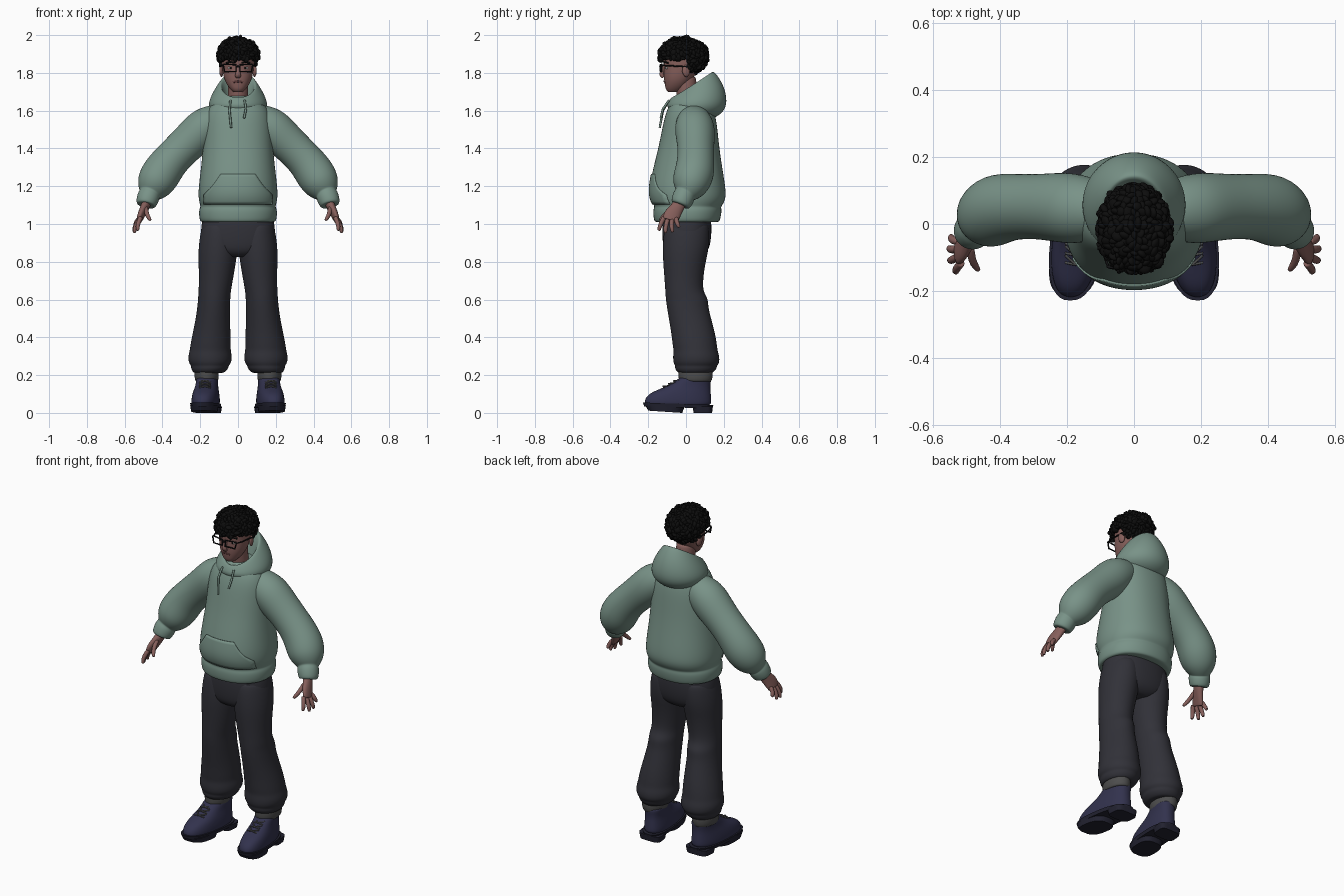
import bpy, bmesh, math, random
from mathutils import Vector, Matrix, Euler

cube = bpy.data.objects.get("Cube")
if cube:
    bpy.data.objects.remove(cube)
random.seed(4)


def material(name, *rgb):
    m = bpy.data.materials.new(name)
    m.use_nodes = True
    m.diffuse_color = (*rgb, 1)
    m.node_tree.nodes["Principled BSDF"].inputs["Base Color"].default_value = (*rgb, 1)
    return m


GREEN = material("sage_green", .19, .29, .245)
CHARCOAL = material("charcoal", .031, .031, .04)
NAVY = material("navy_leather", .032, .032, .075)
SOLE = material("dark_sole", .016, .016, .03)
SKIN = material("skin", .24, .115, .105)
LIP = material("lip", .13, .05, .05)
HAIR = material("black_hair", .004, .004, .004)
FRAME = material("black_frame", .006, .006, .007)
GREY = material("grey_knit", .075, .075, .075)
EYE = material("eye_white", .4, .37, .36)


def finish(name, bm, mat, mirror=False, levels=0, sharp=40):
    """Turn a bmesh into a shaded object with optional mirror and smoothing."""
    bmesh.ops.recalc_face_normals(bm, faces=bm.faces)
    mesh = bpy.data.meshes.new(name)
    bm.to_mesh(mesh)
    bm.free()
    mesh.materials.append(mat)
    mesh.shade_smooth()
    if not levels:
        mesh.set_sharp_from_angle(angle=math.radians(sharp))
    obj = bpy.data.objects.new(name, mesh)
    bpy.context.collection.objects.link(obj)
    if mirror:
        obj.modifiers.new("Mirror", 'MIRROR').use_mirror_merge = False
    if levels:
        sub = obj.modifiers.new("Smooth", 'SUBSURF')
        sub.levels = sub.render_levels = levels
    return obj


def skin_rings(bm, rings):
    """Bridge rings of points and close both ends with an inset cap."""
    def inset(ring):
        mid = sum(ring, Vector()) / len(ring)
        return [mid.lerp(p, .8) for p in ring]
    rows = [[bm.verts.new(p) for p in r] for r in [inset(rings[0]), *rings, inset(rings[-1])]]
    n = len(rows[0])
    for a, b in zip(rows, rows[1:]):
        for i in range(n):
            j = (i + 1) % n
            bm.faces.new((a[i], a[j], b[j], b[i]))
    bm.faces.new(rows[0])
    bm.faces.new(rows[-1])


def stack(name, slices, mat, x=0, sides=24, power=2, splay=0, levels=2, mirror=False):
    """Loft of level or tilted slices: (z or (z front, z back), y front, y back, half width[, x])."""
    rings = []
    for z, front, back, half, *centre in slices:
        zf, zb = z if isinstance(z, tuple) else (z, z)
        cx = centre[0] if centre else x
        ring = []
        for i in range(sides):
            a = math.tau * i / sides
            c, s = [math.copysign(abs(v) ** (2 / power), v) for v in (math.cos(a), math.sin(a))]
            y = (front + back) / 2 + s * (back - front) / 2
            ring.append(Vector((cx + c * half - splay * y, y, zf + (zb - zf) * (s + 1) / 2)))
        rings.append(ring)
    bm = bmesh.new()
    skin_rings(bm, rings)
    return finish(name, bm, mat, mirror, levels)


def limb(name, paths, mat, sides=16, levels=2, mirror=True):
    """Tubes along paths of (x, y, z, radius[, second radius])."""
    bm = bmesh.new()
    for path in paths:
        pts = [Vector(p[:3]) for p in path]
        rings = []
        for k, p in enumerate(path):
            t = (pts[min(k + 1, len(pts) - 1)] - pts[max(k - 1, 0)]).normalized()
            u = t.cross(Vector((1, 0, 0))).normalized()
            v = t.cross(u)
            rings.append([pts[k] + u * math.cos(a) * p[3] + v * math.sin(a) * p[-1]
                          for a in (math.tau * i / sides for i in range(sides))])
        skin_rings(bm, rings)
    return finish(name, bm, mat, mirror, levels)


def cord(name, lines, radius, mat, cyclic=False, mirror=False):
    """Thin round cords through the given points."""
    data = bpy.data.curves.new(name, 'CURVE')
    data.dimensions = '3D'
    data.bevel_depth, data.bevel_resolution, data.use_fill_caps = radius, 2, True
    for line in lines:
        sp = data.splines.new('POLY')
        sp.points.add(len(line) - 1)
        for q, p in zip(sp.points, line):
            q.co = (*p, 1)
        sp.use_cyclic_u = cyclic
    data.materials.append(mat)
    obj = bpy.data.objects.new(name, data)
    bpy.context.collection.objects.link(obj)
    if mirror:
        obj.modifiers.new("Mirror", 'MIRROR').use_mirror_merge = False
    return obj


def balls(name, items, mat, mirror=False):
    """Icospheres from (centre, scale, rotation) items."""
    bm = bmesh.new()
    for centre, scale, rot in items:
        m = Matrix.Translation(centre) @ rot.to_matrix().to_4x4() @ Matrix.Diagonal((*scale, 1))
        bmesh.ops.create_icosphere(bm, subdivisions=2, radius=1, matrix=m)
    return finish(name, bm, mat, mirror, sharp=80)


# Hoodie body with a gathered hem band
torso = stack("hoodie_body", [
    (1.01, -.16, .17, .19), (1.015, -.172, .182, .206), (1.075, -.176, .192, .21),
    (1.09, -.168, .185, .199), (1.105, -.175, .198, .204), (1.14, -.192, .214, .212),
    (1.2, -.195, .21, .21), (1.3, -.174, .193, .197), (1.4, -.148, .178, .187),
    (1.5, -.128, .168, .183), (1.57, -.113, .158, .175), (1.62, -.095, .14, .155),
    (1.655, -.075, .12, .115), (1.68, -.05, .1, .06)], GREEN, power=2.2)

# Sleeves with ballooned forearms and narrow cuffs
limb("sleeves", [[
    (.09, .04, 1.56, .085), (.17, .045, 1.52, .108), (.225, .05, 1.465, .106),
    (.29, .052, 1.405, .098), (.36, .052, 1.335, .1), (.41, .045, 1.265, .11),
    (.445, .02, 1.205, .1), (.463, .002, 1.168, .07), (.468, -.005, 1.158, .055),
    (.472, -.01, 1.15, .062), (.488, -.028, 1.105, .056), (.489, -.03, 1.1, .045)]], GREEN)

# Folded hood lying round the neck
stack("hood", [
    ((1.6, 1.56), -.08, .15, .12), ((1.61, 1.59), -.095, .198, .148),
    ((1.63, 1.645), -.102, .222, .16), ((1.652, 1.735), -.092, .202, .136),
    ((1.672, 1.805), -.078, .155, .1), ((1.668, 1.812), -.065, .135, .088),
    ((1.645, 1.74), -.055, .105, .076), ((1.61, 1.64), -.04, .08, .06)], GREEN, sides=28)
cord("drawstrings", [[(-.04, -.09, 1.655), (-.045, -.122, 1.6), (-.036, -.139, 1.51)],
                     [(.035, -.09, 1.655), (.042, -.122, 1.61), (.032, -.134, 1.56)]], .006, GREEN)

# Front pouch pocket pressed onto the body
bm = bmesh.new()
rows, cols = 10, 20
grid = []
for r in range(rows + 1):
    f = r / rows
    half = .18 if f < .35 else .18 - .09 * ((f - .35) / .65) ** .7
    grid.append([bm.verts.new((half * (2 * c / cols - 1), -.5, 1.105 + .16 * f)) for c in range(cols + 1)])
for r in range(rows):
    for c in range(cols):
        bm.faces.new((grid[r][c], grid[r][c + 1], grid[r + 1][c + 1], grid[r + 1][c]))
pocket = finish("pouch_pocket", bm, GREEN)
wrap = pocket.modifiers.new("Press", 'SHRINKWRAP')
wrap.target, wrap.wrap_method, wrap.offset = torso, 'PROJECT', .002
wrap.use_project_y, wrap.use_positive_direction = True, True
solid = pocket.modifiers.new("Thickness", 'SOLIDIFY')
solid.thickness, solid.offset = .009, 0

# Trousers: hips and two baggy legs gathered at the ankle
stack("trouser_hips", [(1.05, -.12, .13, .185), (.98, -.128, .138, .198), (.9, -.125, .132, .2),
                       (.85, -.115, .115, .17), (.825, -.08, .08, .08)], CHARCOAL, power=2.3)
stack("trouser_legs", [
    (1.0, -.115, .125, .092, .1), (.88, -.125, .125, .106, .105), (.8, -.122, .104, .1, .11),
    (.7, -.114, .09, .09, .117), (.64, -.11, .092, .086, .124), (.605, -.108, .118, .086, .126),
    (.56, -.102, .118, .087, .129), (.5, -.092, .134, .091, .133), (.42, -.078, .155, .101, .14),
    (.36, -.072, .165, .108, .145), (.33, -.066, .168, .109, .147), (.3, -.07, .178, .117, .148),
    (.265, -.068, .178, .114, .148), (.25, -.058, .165, .1, .149), (.235, -.06, .163, .1, .15),
    (.212, -.045, .145, .082, .155)], CHARCOAL, mirror=True)
stack("ankle_cuffs", [(.165, -.03, .13, .055), (.172, -.038, .138, .062), (.2, -.042, .143, .066),
                      (.235, -.04, .14, .062)], GREY, x=.166, mirror=True)

# Boots: uppers, welted soles, treads and laces
TOE_OUT = .1
stack("boot_uppers", [
    (.04, -.215, .132, .07), (.06, -.222, .136, .073), (.085, -.212, .134, .071),
    (.108, -.185, .132, .067), (.128, -.135, .13, .062), (.15, -.085, .13, .058),
    (.178, -.045, .134, .058), (.186, -.035, .13, .053)],
    NAVY, x=.167, power=2.4, splay=TOE_OUT, mirror=True)
stack("boot_soles", [((.035, .022), -.222, .14, .074), ((.055, .042), -.228, .145, .078)],
      SOLE, x=.167, sides=40, power=2.5, splay=TOE_OUT, levels=0, mirror=True)
stack("boot_heels", [(0, .04, .138, .066), (.035, .035, .142, .072)],
      SOLE, x=.167, sides=32, power=4, splay=TOE_OUT, levels=0, mirror=True)
stack("boot_treads", [((.012, 0), -.2, -.02, .068), (.04, -.215, -.005, .073)],
      SOLE, x=.167, sides=32, power=2.8, splay=TOE_OUT, levels=0, mirror=True)
laces = []
for k in range(3):
    y, z = -.125 + .028 * k, .137 + .014 * k
    for side in (-1, 1):
        laces.append([(.175 - side * .03, y + .01, z - .004), (.175, y + .004, z + .004),
                      (.175 + side * .03, y + .032, z + .006)])
cord("boot_laces", laces, .004, GREY, mirror=True)

# Hands: palm, four fingers and a thumb
hand = [[(.48, -.022, 1.125, .032, .027), (.493, -.045, 1.088, .036, .024),
         (.513, -.075, 1.048, .047, .02), (.524, -.085, 1.018, .042, .016)]]
limb("palms", hand, SKIN, sides=12)
fingers = []
for base, tip in (((.515, -.116, 1.035), (.53, -.143, .965)), ((.522, -.097, 1.025), (.548, -.108, .953)),
                  ((.525, -.074, 1.023), (.55, -.07, .957)), ((.523, -.052, 1.03), (.545, -.035, .983)),
                  ((.488, -.07, 1.085), (.463, -.137, 1.02))):
    a, b = Vector(base), Vector(tip)
    bend = Vector((.008, -.005, 0))
    fingers.append([(*a, .013), (*(a.lerp(b, .5) + bend), .0125), (*(a.lerp(b, .85) + bend * .5), .011), (*b, .007)])
limb("fingers", fingers, SKIN, sides=10, levels=1)

# Head, neck, ears and nose
stack("neck", [(1.6, -.04, .07, .055), (1.68, -.05, .06, .053), (1.78, -.06, .055, .055)], SKIN)
stack("head", [
    (1.698, -.095, -.045, .024), (1.712, -.108, -.015, .04), (1.735, -.112, .01, .058),
    (1.765, -.117, .035, .073), (1.8, -.118, .055, .081), (1.835, -.117, .07, .084),
    (1.87, -.124, .085, .086), (1.92, -.115, .085, .08), (1.955, -.07, .045, .045)], SKIN, power=2.2)
limb("nose", [[(0, -.112, 1.838, .008, .009), (0, -.126, 1.81, .011, .011),
               (0, -.132, 1.79, .014, .017), (0, -.12, 1.777, .01, .015)]], SKIN, sides=10, mirror=False)
turn = Euler((.15, 0, .25))
balls("ears", [((.088, .0, 1.81), (.01, .021, .033), turn)], SKIN, True)
balls("eyes", [((.038, -.099, 1.826), (.017, .011, .009), Euler())], EYE, True)
balls("pupils", [((.038, -.107, 1.826), (.007, .005, .007), Euler())], HAIR, True)
cord("lips", [[(-.024, -.108, 1.751), (0, -.115, 1.755), (.024, -.108, 1.751)]], .005, LIP)
cord("eyebrows", [[(.018, -.116, 1.853), (.04, -.111, 1.858), (.062, -.094, 1.852)]], .005, HAIR, mirror=True)

# Spectacles
cord("spectacle_rims", [[(.01, -.135, 1.808), (.01, -.135, 1.843), (.075, -.128, 1.846),
                         (.078, -.127, 1.84), (.07, -.13, 1.806)]], .0045, FRAME, True, True)
cord("spectacle_bridge", [[(-.011, -.135, 1.832), (0, -.138, 1.835), (.011, -.135, 1.832)]], .0045, FRAME)
cord("spectacle_temples", [[(.077, -.127, 1.84), (.09, -.09, 1.838), (.093, .01, 1.832)]], .004, FRAME, mirror=True)

# Curly hair: a tucked cap covered in small curls
CENTRE, SIZE = Vector((0, -.015, 1.888)), Vector((.101, .122, .092))


def hairy(p):
    return p.z > 1.87 or (p.y > .005 and p.z > 1.78)


bm = bmesh.new()
bmesh.ops.create_icosphere(bm, subdivisions=4, radius=1)
for v in bm.verts:
    p = CENTRE + v.co * SIZE
    v.co = p if hairy(p) else CENTRE + v.co * SIZE * .6
finish("hair_cap", bm, HAIR, sharp=80)
curls = []
count = 420
for i in range(count):
    z = 1 - 2 * (i + .5) / count
    a = i * math.pi * (3 - math.sqrt(5))
    ring = math.sqrt(1 - z * z)
    d = Vector((ring * math.cos(a), ring * math.sin(a), z))
    p = CENTRE + d * SIZE * random.uniform(.96, 1.06)
    if hairy(p):
        s = random.uniform(.013, .021)
        spin = Euler([random.uniform(0, math.tau) for _ in range(3)])
        curls.append((p, (s, s, s * .55), spin))
balls("hair_curls", curls, HAIR)
